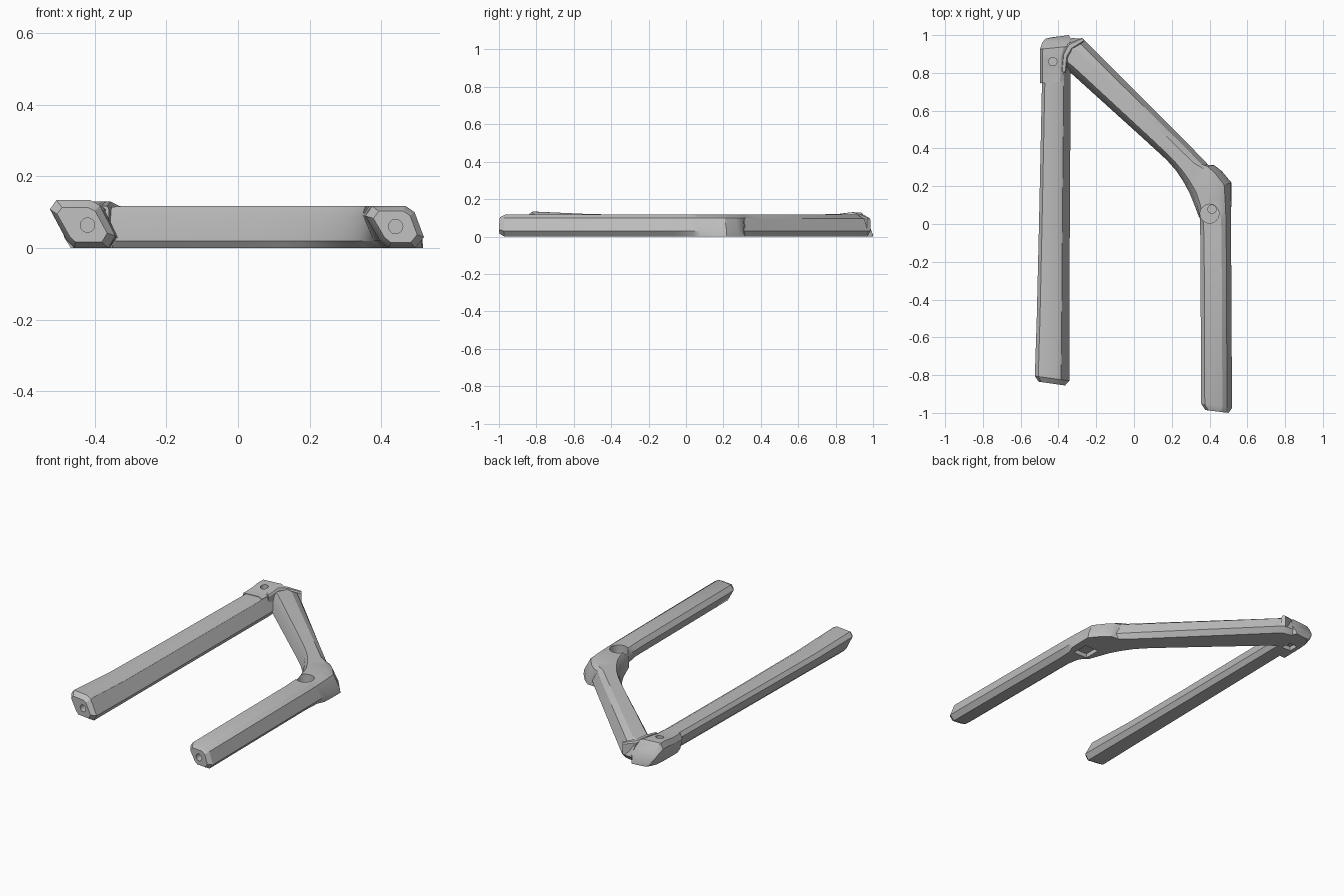
import bpy, bmesh, math
from mathutils import Matrix

if "Cube" in bpy.data.objects:
    bpy.data.objects.remove(bpy.data.objects["Cube"])

grey = bpy.data.materials.new("mid_grey")
grey.diffuse_color = (0.52, 0.52, 0.52, 1)
grey.use_nodes = True
grey.node_tree.nodes["Principled BSDF"].inputs["Base Color"].default_value = grey.diffuse_color

# Cross-sections: (fraction across the bar, height), leaning like a parallelogram
LEG = [(0, .09), (.12, .117), (.69, .117), (.84, .10), (1, .03), (.85, 0), (.40, 0), (.25, .02)]
CORNER = [(.06, .09), (.15, .117), (.66, .117), (.82, .10), (.98, .03), (1, 0), (.08, 0), (0, .02)]
ARM = [(.10, .09), (.19, .117), (.64, .117), (.83, .097), (1, .03), (.86, 0), (.08, 0), (0, .02)]
LEFT = [(0, .095), (.10, .117), (.62, .117), (.76, .105), (1, .03), (.89, 0), (.37, 0), (.25, .02)]
BLOCK = [(0, .09), (.10, .12), (.85, .12), (1, .108), (1, .03), (.98, 0), (.25, 0), (.10, .03)]
STRIP = [(0, .04), (0, .12), (.2, .13), (.8, .13), (1, .12), (1, .04)]


def mix(p, q, k):
    return [(a[0] + (b[0] - a[0]) * k, a[1] + (b[1] - a[1]) * k) for a, b in zip(p, q)]


def inset(section, k=.75):
    return [(t, .06 + (z - .06) * k) for t, z in section]


def add_mesh(name, bm):
    bmesh.ops.recalc_face_normals(bm, faces=bm.faces)
    me = bpy.data.meshes.new(name)
    bm.to_mesh(me)
    bm.free()
    me.materials.append(grey)
    ob = bpy.data.objects.new(name, me)
    bpy.context.collection.objects.link(ob)
    return ob


def loft(name, stations):
    """Each station: plan point a, plan point b, section, height scale."""
    bm = bmesh.new()
    rings = []
    for a, b, sec, s in stations:
        rings.append([bm.verts.new((a[0] + (b[0] - a[0]) * t, a[1] + (b[1] - a[1]) * t, z * s))
                      for t, z in sec])
    for r, q in zip(rings, rings[1:]):
        for i in range(len(r)):
            j = (i + 1) % len(r)
            bm.faces.new((r[i], r[j], q[j], q[i]))
    bm.faces.new(rings[0])
    bm.faces.new(rings[-1])
    return add_mesh(name, bm)


def cylinder(center, r, depth, axis="Z"):
    bm = bmesh.new()
    m = Matrix.Translation(center)
    if axis == "Y":
        m = m @ Matrix.Rotation(math.pi / 2, 4, "X")
    bmesh.ops.create_cone(bm, cap_ends=True, segments=24, radius1=r, radius2=r, depth=depth, matrix=m)
    return add_mesh("hole_cutter", bm)


def box(center, size):
    bm = bmesh.new()
    bmesh.ops.create_cube(bm, size=1, matrix=Matrix.Translation(center) @ Matrix.Diagonal((*size, 1)))
    return add_mesh("pocket_cutter", bm)


def cut(ob, cutter):
    bpy.context.view_layer.objects.active = ob
    mod = ob.modifiers.new("cut", "BOOLEAN")
    mod.operation = "DIFFERENCE"
    mod.object = cutter
    bpy.ops.object.modifier_apply(modifier=mod.name)
    bpy.data.objects.remove(cutter)


# Right leg, curved elbow and diagonal arm in one sweep
right = loft("right_leg_and_arm", [
    ((.378, -.985), (.500, -1.0), inset(LEG), 1),
    ((.355, -.95), (.519, -.975), LEG, 1),
    ((.352, -.10), (.514, -.06), LEG, 1),
    ((.347, -.02), (.514, .04), mix(LEG, CORNER, .25), 1),
    ((.338, .04), (.517, .075), mix(LEG, CORNER, .9), 1),
    ((.320, .10), (.517, .15), CORNER, 1),
    ((.296, .16), (.517, .218), CORNER, 1),
    ((.264, .22), (.465, .28), CORNER, 1),
    ((.225, .28), (.425, .311), CORNER, 1),
    ((.175, .337), (.395, .313), mix(CORNER, ARM, .6), 1),
    ((.12, .388), (.31, .40), ARM, 1),
    ((.05, .452), (.20, .51), ARM, 1),
    ((-.335, .80), (-.268, .98), ARM, 1),
    ((-.40, .86), (-.33, .985), ARM, .95),
])
cut(right, cylinder((.40, .055, .11), .05, .10))
cut(right, cylinder((.413, .078, .09), .022, .1))
cut(right, box((.425, .09, 0), (.09, .10, .05)))
cut(right, cylinder((.44, -1.0, .06), .02, .2, "Y"))

# Left leg, taller and wider at its front end
left = loft("left_leg", [
    ((-.505, -.835), (-.365, -.855), inset(LEFT), 1.1),
    ((-.525, -.805), (-.342, -.83), LEFT, 1.14),
    ((-.515, -.50), (-.341, -.50), LEFT, 1.02),
    ((-.503, .0), (-.340, .0), LEFT, 1),
    ((-.487, .76), (-.335, .78), LEFT, 1),
    ((-.480, .90), (-.340, .90), LEFT, 1),
])
cut(left, cylinder((-.42, -.85, .064), .02, .2, "Y"))

# Hinge block at the back of the left leg, sloping down to a low rear tip
block = loft("hinge_block", [
    ((-.498, .745), (-.372, .755), BLOCK, 1),
    ((-.498, .82), (-.370, .82), BLOCK, 1.01),
    ((-.498, .88), (-.365, .88), BLOCK, 1.08),
    ((-.498, .925), (-.350, .94), BLOCK, 1.08),
    ((-.485, .962), (-.335, .962), BLOCK, .75),
    ((-.470, .98), (-.335, .982), BLOCK, .45),
    ((-.440, .988), (-.345, 1.0), BLOCK, .08),
])
for ob in (left, block):
    cut(ob, cylinder((-.43, .86, .10), .022, .11))
    cut(ob, box((-.41, .86, 0), (.06, .06, .05)))

# Curved lip where the arm meets the block
lip = loft("hinge_lip", [
    ((-.385, .81), (-.36, .80), STRIP, .90),
    ((-.378, .90), (-.350, .885), STRIP, 1),
    ((-.350, .955), (-.325, .925), STRIP, .90),
    ((-.275, .986), (-.262, .968), STRIP, .75),
])

for ob in (right, left, block, lip):
    bpy.ops.object.select_all(action="DESELECT")
    ob.select_set(True)
    bpy.context.view_layer.objects.active = ob
    bpy.ops.object.shade_smooth_by_angle(angle=math.radians(30))
